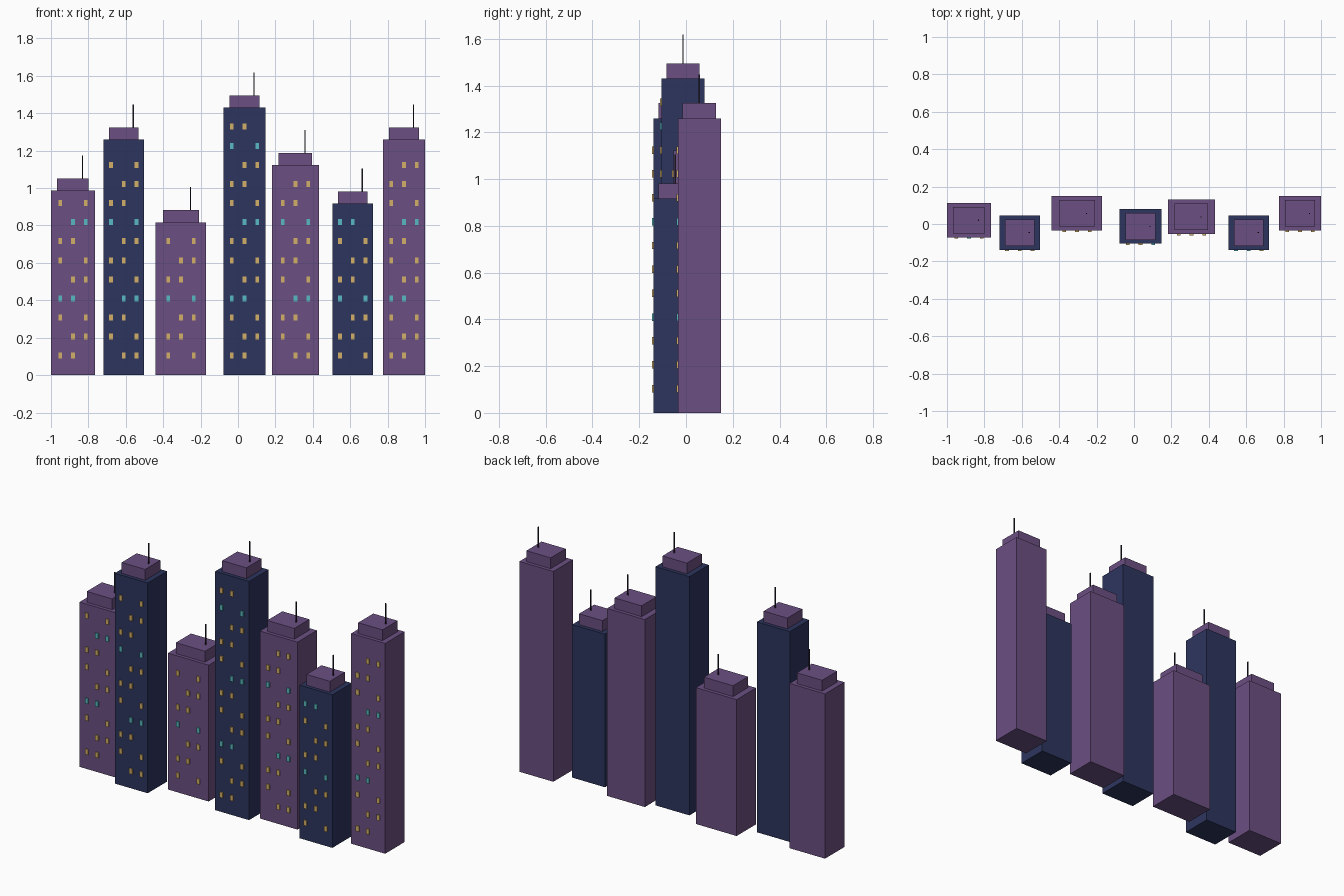
import bpy
import bmesh
from mathutils import Matrix, Vector

cube = bpy.data.objects.get("Cube")
if cube:
    bpy.data.objects.remove(cube, do_unlink=True)


def material(name, srgb):
    linear = [((c / 255 + 0.055) / 1.055) ** 2.4 for c in srgb] + [1.0]
    mat = bpy.data.materials.new(name)
    mat.use_nodes = True
    mat.diffuse_color = linear
    bsdf = mat.node_tree.nodes["Principled BSDF"]
    bsdf.inputs["Base Color"].default_value = linear
    bsdf.inputs["Roughness"].default_value = 0.8
    return mat


PURPLE = material("dusk purple", (107, 79, 130))
NAVY = material("night navy", (45, 53, 94))
GOLD = material("warm window", (212, 176, 104))
CYAN = material("cool window", (88, 186, 196))
DARK = material("antenna dark", (42, 32, 52))


def add_box(bm, center, size, slot=0):
    made = bmesh.ops.create_cube(bm, size=1, matrix=(
        Matrix.Translation(center) @ Matrix.Diagonal(Vector((*size, 1)))))
    for face in {f for v in made["verts"] for f in v.link_faces}:
        face.material_index = slot


def finish(name, bm, *mats):
    mesh = bpy.data.meshes.new(name)
    bm.to_mesh(mesh)
    bm.free()
    for mat in mats:
        mesh.materials.append(mat)
    obj = bpy.data.objects.new(name, mesh)
    bpy.context.scene.collection.objects.link(obj)


def box(name, center, size, mat):
    bm = bmesh.new()
    add_box(bm, center, size)
    finish(name, bm, mat)


DEPTH = 0.184
ROOF = 0.065
MAST = 0.123
PITCH = 0.102

# Left edge, right edge, centre depth, height and wall colour of each tower
towers = [
    (-1.0, -0.765, 0.02, 0.987, PURPLE),
    (-0.72, -0.502, -0.046, 1.26, NAVY),
    (-0.44, -0.17, 0.057, 0.817, PURPLE),
    (-0.078, 0.147, -0.013, 1.43, NAVY),
    (0.182, 0.432, 0.038, 1.123, PURPLE),
    (0.505, 0.722, -0.046, 0.917, NAVY),
    (0.775, 1.0, 0.057, 1.26, PURPLE),
]

for i, (left, right, y, height, wall) in enumerate(towers):
    x, width = (left + right) / 2, right - left
    n = i + 1

    # Main block, stepped roof and mast
    box(f"tower_{n}", (x, y, height / 2), (width, DEPTH, height), wall)
    box(f"roof_block_{n}", (x, y, height + ROOF / 2),
        (width * 0.715, DEPTH * 0.775, ROOF), PURPLE)
    box(f"antenna_{n}", (x + 0.051, y, height + ROOF + MAST / 2),
        (0.006, 0.006, MAST), DARK)

    # Lit windows: one of three columns is dark, shifting with each storey
    bm = bmesh.new()
    row, z = 0, 0.104
    while z < height - 0.05:
        for col in range(3):
            if col != (row + i + 2) % 3:
                add_box(bm, (x + (col - 1) * 0.068, y - DEPTH / 2 - 0.002, z),
                        (0.02, 0.009, 0.032), 1 if row % 4 == 3 else 0)
        row += 1
        z += PITCH
    finish(f"windows_{n}", bm, GOLD, CYAN)
